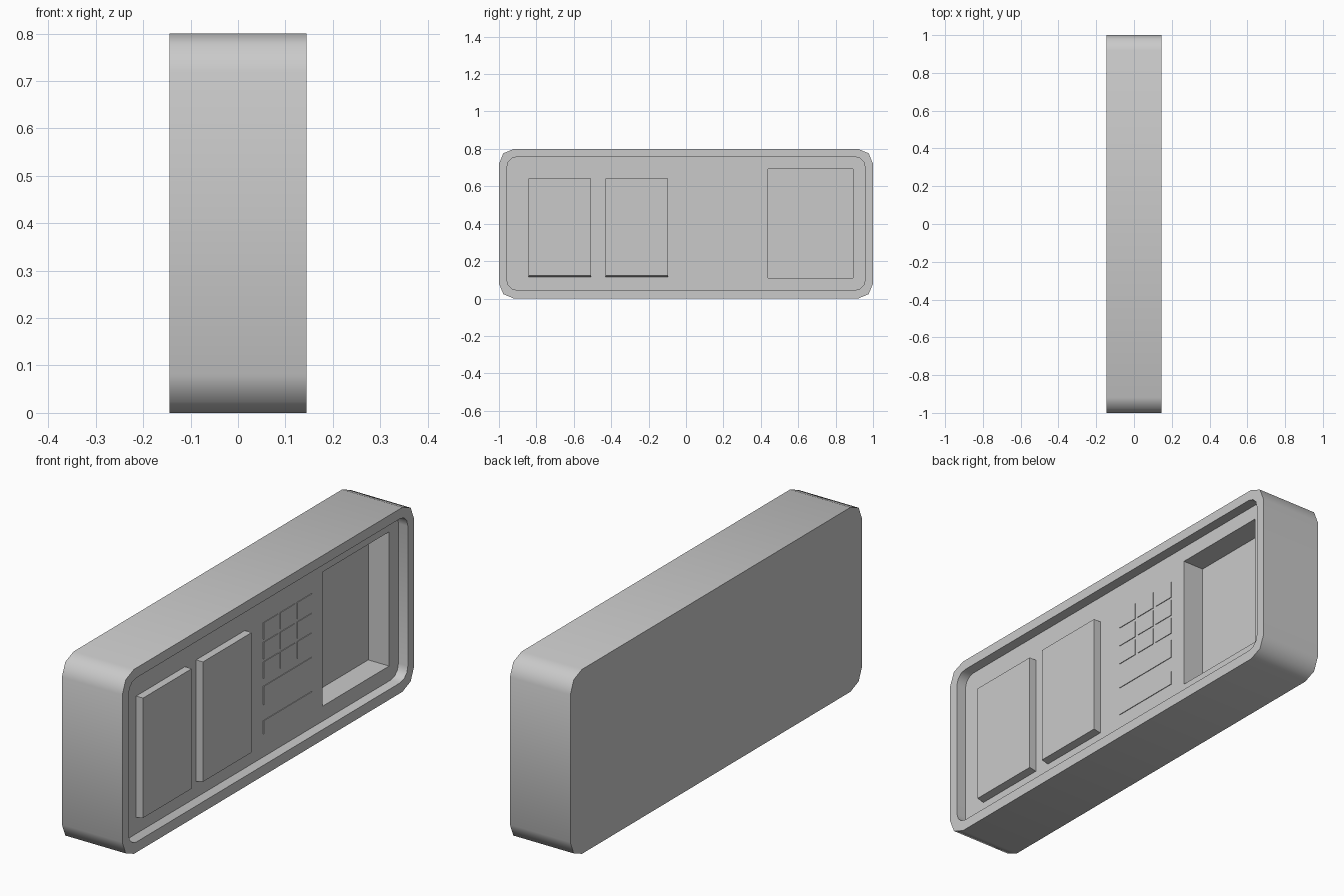
import bpy
import bmesh
from math import cos, sin, pi, radians

cube = bpy.data.objects.get("Cube")
if cube:
    bpy.data.objects.remove(cube, do_unlink=True)

grey = bpy.data.materials.new("plain grey")
grey.use_nodes = True
colour = (0.59, 0.59, 0.59, 1)
grey.diffuse_color = colour
grey.node_tree.nodes["Principled BSDF"].inputs["Base Color"].default_value = colour

HALF = 0.145            # half of the casing thickness
FLOOR = HALF - 0.045    # panel floor inside the rim


def outline(y0, y1, z0, z1, radius=0, segments=2):
    """Rectangle in the y-z plane, with rounded corners if radius is set."""
    if not radius:
        return [(y0, z0), (y1, z0), (y1, z1), (y0, z1)]
    points = []
    centres = [(y1 - radius, z1 - radius), (y0 + radius, z1 - radius),
               (y0 + radius, z0 + radius), (y1 - radius, z0 + radius)]
    for corner, (cy, cz) in enumerate(centres):
        for i in range(segments + 1):
            a = (corner + i / segments) * pi / 2
            points.append((cy + radius * cos(a), cz + radius * sin(a)))
    return points


def prism(name, back, front, x0, x1):
    """Join two matching outlines at x0 and x1 into a closed solid."""
    bm = bmesh.new()
    a = [bm.verts.new((x0, y, z)) for y, z in back]
    b = [bm.verts.new((x1, y, z)) for y, z in front]
    bm.faces.new(a)
    bm.faces.new(b)
    for i in range(len(a)):
        j = (i + 1) % len(a)
        bm.faces.new((a[i], a[j], b[j], b[i]))
    bmesh.ops.recalc_face_normals(bm, faces=bm.faces)
    mesh = bpy.data.meshes.new(name)
    bm.to_mesh(mesh)
    bm.free()
    mesh.materials.append(grey)
    obj = bpy.data.objects.new(name, mesh)
    bpy.context.collection.objects.link(obj)
    return obj


def carve(target, cutter):
    """Cut a shape out of the target and throw the cutter away."""
    mod = target.modifiers.new("cut", 'BOOLEAN')
    mod.operation = 'DIFFERENCE'
    mod.solver = 'EXACT'
    mod.object = cutter
    bpy.context.view_layer.objects.active = target
    bpy.ops.object.modifier_apply(modifier=mod.name)
    bpy.data.objects.remove(cutter, do_unlink=True)


# Casing with rounded corners, a sunken panel and a deep open bay
shell = outline(-1, 1, 0, 0.8, 0.08, 2)
casing = prism("casing", shell, shell, -HALF, HALF)
recess = outline(-0.957, 0.957, 0.045, 0.757, 0.052, 3)
carve(casing, prism("recess_cutter", recess, recess, FLOOR, HALF + 0.1))
bay = outline(0.438, 0.893, 0.11, 0.692)
carve(casing, prism("bay_cutter", bay, bay, FLOOR - 0.1, FLOOR + 0.02))
for obj in bpy.context.selected_objects:
    obj.select_set(False)
casing.select_set(True)
bpy.context.view_layer.objects.active = casing
bpy.ops.object.shade_smooth_by_angle(angle=radians(50))

# Two raised plates, slightly sloped along the bottom
for name, y in (("outer_plate", -0.841), ("inner_plate", -0.43)):
    prism(name, outline(y, y + 0.334, 0.115, 0.642),
          outline(y, y + 0.334, 0.122, 0.642), FLOOR - 0.002, FLOOR + 0.033)


def key(name, y0, y1, z0, z1):
    shape = outline(y0, y1, z0, z1)
    prism(name, shape, shape, FLOOR - 0.003, FLOOR + 0.003)


# Keypad of nine thin keys with two long bars below
for row in range(3):
    for col in range(3):
        y, z = 0.03 + col * 0.115, 0.556 - row * 0.085
        key(f"key_{row}_{col}", y, y + 0.1, z, z + 0.072)
key("upper_bar", 0.03, 0.36, 0.272, 0.352)
key("lower_bar", 0.03, 0.36, 0.145, 0.203)
